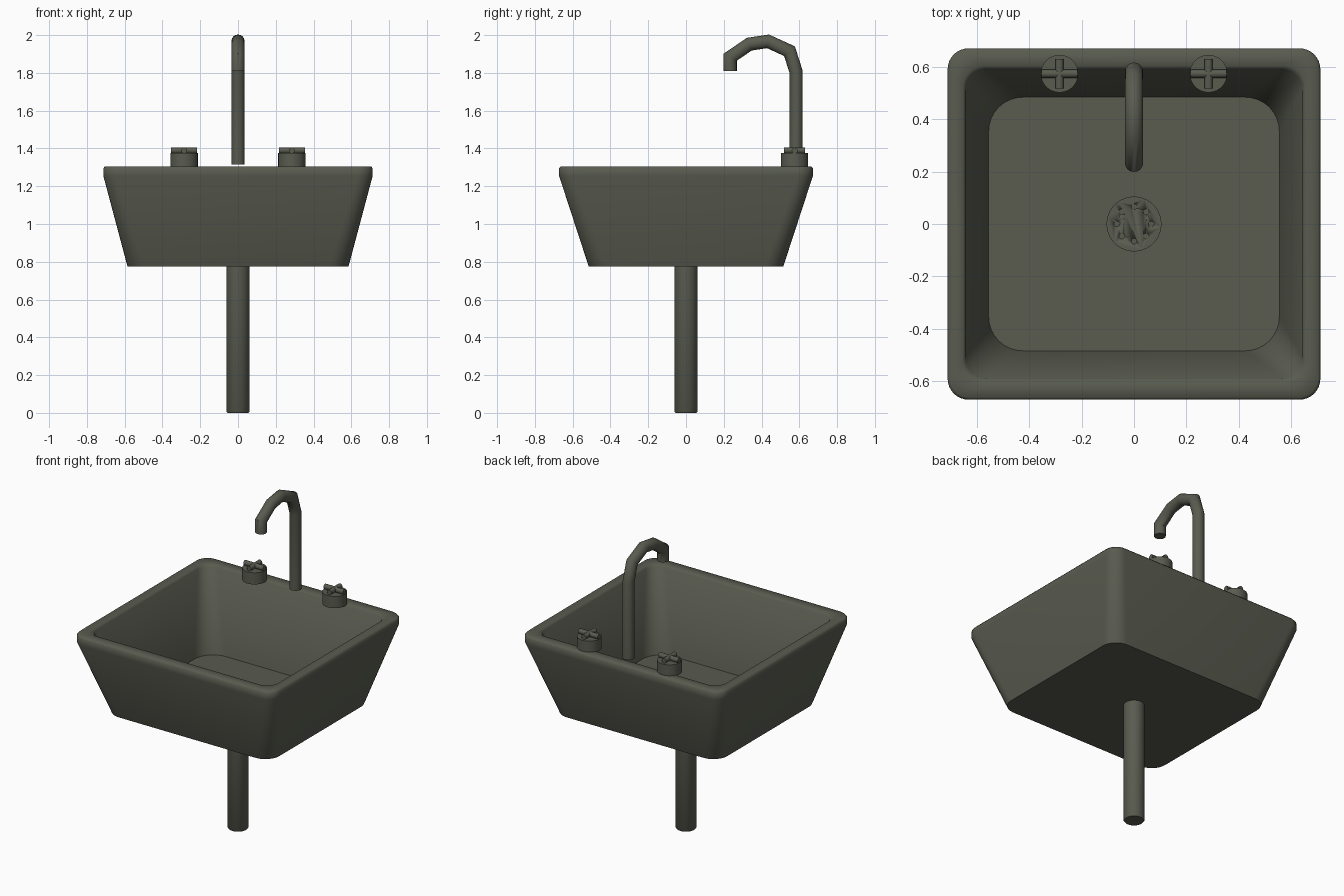
import bpy, bmesh, math
from mathutils import Matrix, Vector

if "Cube" in bpy.data.objects:
    bpy.data.objects.remove(bpy.data.objects["Cube"])

mat = bpy.data.materials.new("dark_olive_grey")
mat.diffuse_color = (0.100, 0.106, 0.080, 1)
mat.use_nodes = True
mat.node_tree.nodes["Principled BSDF"].inputs["Base Color"].default_value = mat.diffuse_color


def finish(bm, name, angle=40):
    """Turn a bmesh into an object, smooth below the given edge angle."""
    bmesh.ops.recalc_face_normals(bm, faces=bm.faces[:])
    for f in bm.faces:
        f.smooth = True
    for e in bm.edges:
        e.smooth = len(e.link_faces) == 2 and e.calc_face_angle(0) < math.radians(angle)
    me = bpy.data.meshes.new(name)
    bm.to_mesh(me)
    bm.free()
    me.materials.append(mat)
    ob = bpy.data.objects.new(name, me)
    bpy.context.collection.objects.link(ob)
    return ob


def add_cyl(bm, r, length, matrix, sides=32):
    bmesh.ops.create_cone(bm, cap_ends=True, segments=sides, radius1=r, radius2=r,
                          depth=length, matrix=matrix)


def rounded_rect(hx, hy, r, z, seg=8):
    pts = []
    for k, (sx, sy) in enumerate([(1, 1), (-1, 1), (-1, -1), (1, -1)]):
        for i in range(seg + 1):
            a = math.pi / 2 * (k + i / seg)
            pts.append((sx * (hx - r) + r * math.cos(a), sy * (hy - r) + r * math.sin(a), z))
    return pts


# Basin: rounded rectangles lofted up the outside, over the rim, down the inside
sections = [(0.585, 0.515, 0.10, 0.775), (0.713, 0.672, 0.08, 1.255),
            (0.713, 0.672, 0.08, 1.295), (0.704, 0.663, 0.075, 1.305),
            (0.655, 0.605, 0.08, 1.305), (0.645, 0.592, 0.08, 1.295),
            (0.556, 0.485, 0.13, 0.80)]
bm = bmesh.new()
rings = [[bm.verts.new(p) for p in rounded_rect(*s)] for s in sections]
n = len(rings[0])
for a, b in zip(rings, rings[1:]):
    for i in range(n):
        j = (i + 1) % n
        bm.faces.new((a[i], a[j], b[j], b[i]))
bm.faces.new(rings[0][::-1])
bm.faces.new(rings[-1])
finish(bm, "basin", 60)

# Waste pipe with a small bevel on its lower end
bm = bmesh.new()
rings = []
for r, z in [(0.056, 0), (0.062, 0.008), (0.062, 0.785)]:
    rings.append([bm.verts.new((r * math.cos(t * math.pi / 16), r * math.sin(t * math.pi / 16), z))
                  for t in range(32)])
for a, b in zip(rings, rings[1:]):
    for i in range(32):
        bm.faces.new((a[i], a[(i + 1) % 32], b[(i + 1) % 32], b[i]))
bm.faces.new(rings[0])
bm.faces.new(rings[-1])
finish(bm, "waste_pipe")

# Drain plate with eight holes
bm = bmesh.new()
add_cyl(bm, 0.105, 0.012, Matrix.Translation((0, 0, 0.802)), 48)
drain = finish(bm, "drain_plate")
bm = bmesh.new()
for k in range(8):
    a = k * math.pi / 4
    add_cyl(bm, 0.011, 0.02, Matrix.Translation((0.066 * math.cos(a), 0.066 * math.sin(a), 0.813)), 12)
cutter = finish(bm, "drain_hole_cutter")
cutter.hide_render = True
cutter.hide_viewport = False
mod = drain.modifiers.new("holes", 'BOOLEAN')
mod.object = cutter
mod.operation = 'DIFFERENCE'
mod.solver = 'EXACT'
bpy.context.view_layer.objects.active = drain
bpy.ops.object.modifier_apply(modifier=mod.name)
bpy.data.objects.remove(cutter)

# Spout: round tube swept along a faceted gooseneck, mitred at each bend
path = [Vector((0, y, z)) for y, z in [(0.583, 1.315), (0.583, 1.805), (0.548, 1.915),
        (0.434, 1.967), (0.335, 1.952), (0.234, 1.883), (0.234, 1.81)]]
R, S = 0.035, 16
bm = bmesh.new()
rings = []
for i, p in enumerate(path):
    d0 = (p - path[i - 1]).normalized() if i else None
    d1 = (path[i + 1] - p).normalized() if i < len(path) - 1 else None
    t = ((d0 or d1) + (d1 or d0)).normalized()
    side = t.cross(Vector((1, 0, 0)))
    stretch = 1 / t.dot(d0 or d1)
    rings.append([bm.verts.new(p + Vector((R * math.cos(2 * math.pi * k / S), 0, 0))
                  + side * R * stretch * math.sin(2 * math.pi * k / S)) for k in range(S)])
for a, b in zip(rings, rings[1:]):
    for i in range(S):
        bm.faces.new((a[i], a[(i + 1) % S], b[(i + 1) % S], b[i]))
bm.faces.new(rings[0])
bm.faces.new(rings[-1])
finish(bm, "spout", 50)

# Taps: round body with a cross handle on top
for sx, side in [(-1, "left"), (1, "right")]:
    pos = Matrix.Translation((sx * 0.285, 0.575, 0))
    bm = bmesh.new()
    add_cyl(bm, 0.072, 0.075, pos @ Matrix.Translation((0, 0, 1.3375)))
    finish(bm, side + "_tap_body")
    bm = bmesh.new()
    up = Matrix.Translation((0, 0, 1.389))
    add_cyl(bm, 0.016, 0.138, pos @ up @ Matrix.Rotation(math.pi / 2, 4, 'Y'), 12)
    add_cyl(bm, 0.016, 0.112, pos @ up @ Matrix.Rotation(math.pi / 2, 4, 'X'), 12)
    finish(bm, side + "_tap_cross_handle")
